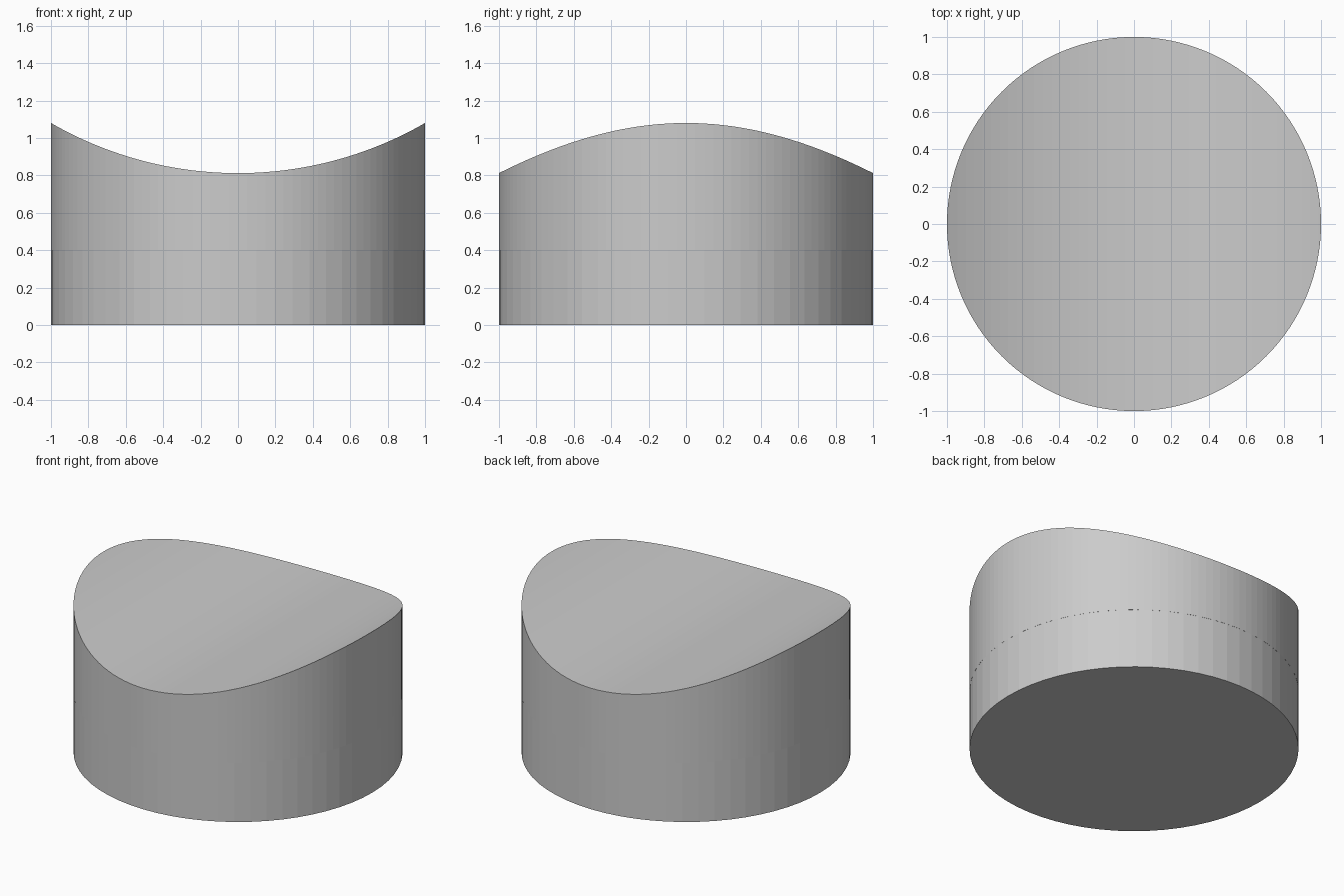
import bpy
import math

if "Cube" in bpy.data.objects:
    bpy.data.objects.remove(bpy.data.objects["Cube"])

JOINT_Z = 0.40      # height where the coarse base meets the finer upper body
SADDLE_R = 2.0      # radius of the scooped top
SADDLE_LOW = 0.812  # lowest height of the scooped top


def cylinder(name, sides, radius, z0, z1):
    bpy.ops.mesh.primitive_cylinder_add(vertices=sides, radius=radius, depth=z1 - z0,
                                        location=(0, 0, (z0 + z1) / 2))
    obj = bpy.context.object
    obj.name = name
    return obj


# Lower drum
base = cylinder("base_drum", 64, 1.0, 0.0, JOINT_Z)

# Upper drum with a saddle-cut top
body = cylinder("saddle_body", 128, 1.0, JOINT_Z, 1.3)

# Large horizontal cylinder along y that scoops the top
cutter = cylinder("saddle_cutter", 256, SADDLE_R, -1.5, 1.5)
cutter.rotation_euler = (math.pi / 2, 0, 0)
cutter.location = (0, 0, SADDLE_LOW + SADDLE_R)
cutter.hide_render = True

cut = body.modifiers.new("saddle_cut", 'BOOLEAN')
cut.operation = 'DIFFERENCE'
cut.solver = 'EXACT'
cut.object = cutter
bpy.context.view_layer.objects.active = body
bpy.ops.object.modifier_apply(modifier=cut.name)
bpy.data.objects.remove(cutter, do_unlink=True)
